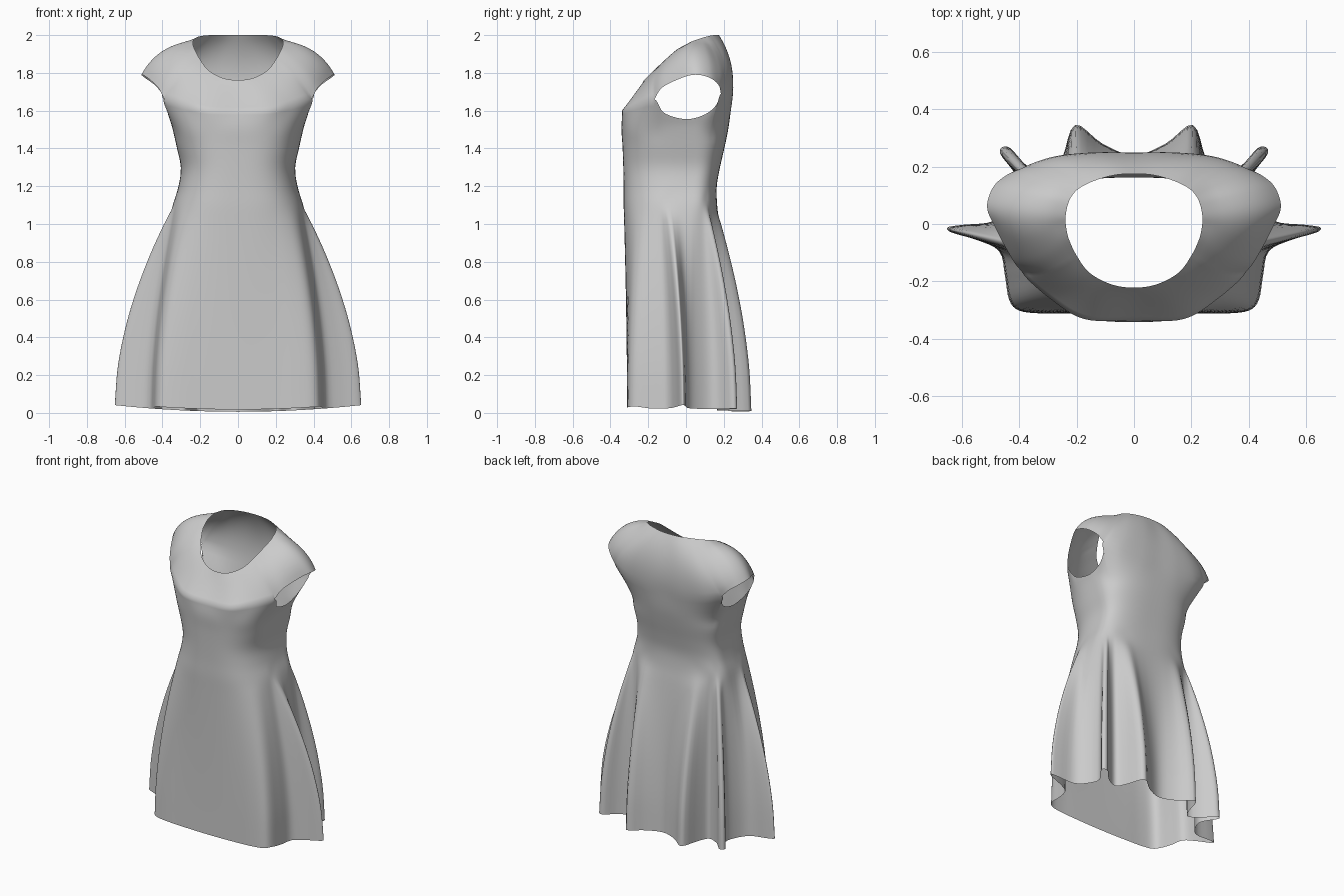
import bpy, bmesh, math

if "Cube" in bpy.data.objects:
    bpy.data.objects.remove(bpy.data.objects["Cube"])

# ---------- helpers ----------
def spline(pts, k, centred=False):
    """Catmull-Rom through pts, k steps per span; centred = ends lie on the mirror plane."""
    def ghost(a, b):
        return [2*p - q if (not centred or i in (0, 3)) else q for i, (p, q) in enumerate(zip(a, b))]
    p = [ghost(pts[0], pts[1])] + [list(q) for q in pts] + [ghost(pts[-1], pts[-2])]
    out = []
    for i in range(1, len(p) - 2):
        for j in range(k):
            f = j / k
            out.append([0.5*(2*b + (c - a)*f + (2*a - 5*b + 4*c - d)*f*f + (3*b - a - 3*c + d)*f**3)
                        for a, b, c, d in zip(*p[i - 1:i + 3])])
    return out + [list(pts[-1])]

def body_ring(t, w, front, back, mid, z):
    """Point on the torso outline: t = 0 front centre, 0.5 side (at y = mid), 1 back centre."""
    s, c = abs(math.sin(math.pi*t)), math.cos(math.pi*t)
    e = 2/2.8
    return [w*s**e, mid - (front + mid)*c**e if c > 0 else mid + (back - mid)*(-c)**e, z]

def lerp(a, b, f):
    return a + (b - a)*f

def add_grid(bm, rows):
    g = [[bm.verts.new(p[:3]) for p in r] for r in rows]
    for a, b in zip(g, g[1:]):
        for i in range(len(a) - 1):
            bm.faces.new((a[i], a[i + 1], b[i + 1], b[i]))

# ---------- profiles (right half, front centre to back centre) ----------
# hem with its hanging folds: t, x, y
hem = [(0, 0, -.312), (.06, .10, -.312), (.13, .22, -.312), (.19, .32, -.312), (.25, .40, -.302),
       (.30, .435, -.265), (.35, .45, -.18), (.39, .47, -.095), (.41, .55, -.055), (.425, .635, -.03),
       (.44, .65, -.012), (.455, .60, -.003), (.49, .49, .01), (.55, .43, .07), (.60, .405, .155),
       (.65, .468, .248), (.675, .436, .268), (.70, .37, .20), (.74, .29, .165), (.78, .25, .23),
       (.85, .205, .346), (.92, .11, .28), (1, 0, .24)]
# top of the bodice, dipping under the arm: x, y, z, t
bust = [(0, -.335, 1.6, 0), (.17, -.332, 1.605, .1), (.29, -.262, 1.635, .22), (.39, -.168, 1.66, .36),
        (.372, -.115, 1.588, .43), (.362, 0, 1.555, .5), (.365, .10, 1.58, .57), (.38, .16, 1.63, .63),
        (.40, .185, 1.69, .68), (.30, .225, 1.66, .77), (.15, .242, 1.64, .9), (0, .242, 1.64, 1)]
# cap sleeve edge over the arm
sleeve = [bust[3][:3], (.425, -.122, 1.725), (.485, -.01, 1.778), (.512, .06, 1.79), (.49, .13, 1.772),
          (.44, .173, 1.735), bust[8][:3]]
# halfway between sleeve/bust line and neckline
yoke_mid = [(0, -.27, 1.685), (.125, -.267, 1.695), (.22, -.222, 1.735), (.30, -.165, 1.785),
            (.34, -.11, 1.84), (.385, -.03, 1.892), (.40, .04, 1.915), (.39, .11, 1.903),
            (.36, .165, 1.865), (.32, .20, 1.835), (.23, .228, 1.84), (.12, .24, 1.84), (0, .24, 1.83)]
neck = [(0, -.222, 1.762), (.08, -.21, 1.773), (.155, -.17, 1.813), (.20, -.11, 1.87),
        (.228, -.05, 1.922), (.238, 0, 1.95), (.238, .03, 1.966), (.23, .07, 1.98),
        (.215, .10, 1.99), (.19, .125, 1.996), (.14, .15, 2.0), (.07, .17, 2.0), (0, .175, 2.0)]
# torso sections: width, front, back, y of the widest point, z
sections = [(.345, .33, .165, .02, 1.1), (.315, .33, .163, .03, 1.2), (.303, .332, .18, .04, 1.3),
            (.325, .336, .205, .03, 1.41), (.348, .342, .225, .01, 1.51)]

K = 8
hem_d = spline([(x, y, .006 + .012*(y < -.2) + .035*(x/.65)**2, t) for t, x, y in hem], K // 2, True)
bust_d = spline(bust, K, True)

# ---------- skirt and bodice key rows ----------
keys = []
for q in (1, .8, .6, .42, .25, .1):
    s = 1 - (1 - q)**1.8                    # skirt flares quickly below the waist
    row = []
    for h in hem_d:
        b = body_ring(h[3], *sections[0])
        row.append([lerp(b[0], h[0], s), lerp(b[1], h[1], s), lerp(b[2], h[2], q)])
    keys.append(row)
for i, sec in enumerate(sections):
    keys.append([body_ring(lerp(h[3], b[3], i/4), *sec) for h, b in zip(hem_d, bust_d)])
keys.append([b[:3] for b in bust_d])
columns = [spline(c, 4) for c in zip(*keys)]

# ---------- yoke rows: bust line and sleeve edge up to the neckline ----------
outer = [b[:3] for b in bust_d[:3*K + 1]] + spline(sleeve, K)[1:-1] + [b[:3] for b in bust_d[8*K:]]
mid, inner = spline(yoke_mid, K, True), spline(neck, K, True)
yoke = []
for j in range(11):
    v = j / 10
    wa, wb, wc = (1 - v)*(1 - 2*v), 4*v*(1 - v), v*(2*v - 1)
    yoke.append([[wa*a + wb*b + wc*c for a, b, c in zip(*p)] for p in zip(outer, mid, inner)])

# ---------- dress object ----------
bm = bmesh.new()
add_grid(bm, list(zip(*columns)))
add_grid(bm, yoke)
bmesh.ops.remove_doubles(bm, verts=bm.verts, dist=.0004)
for v in bm.verts:
    if abs(v.co.x) < .0005:
        v.co.x = 0
for f in bm.faces:
    f.smooth = True
mesh = bpy.data.meshes.new("dress")
bm.to_mesh(mesh)
bm.free()
dress = bpy.data.objects.new("dress", mesh)
bpy.context.collection.objects.link(dress)
mirror = dress.modifiers.new("mirror", 'MIRROR')
mirror.use_clip = True
mirror.merge_threshold = .001
